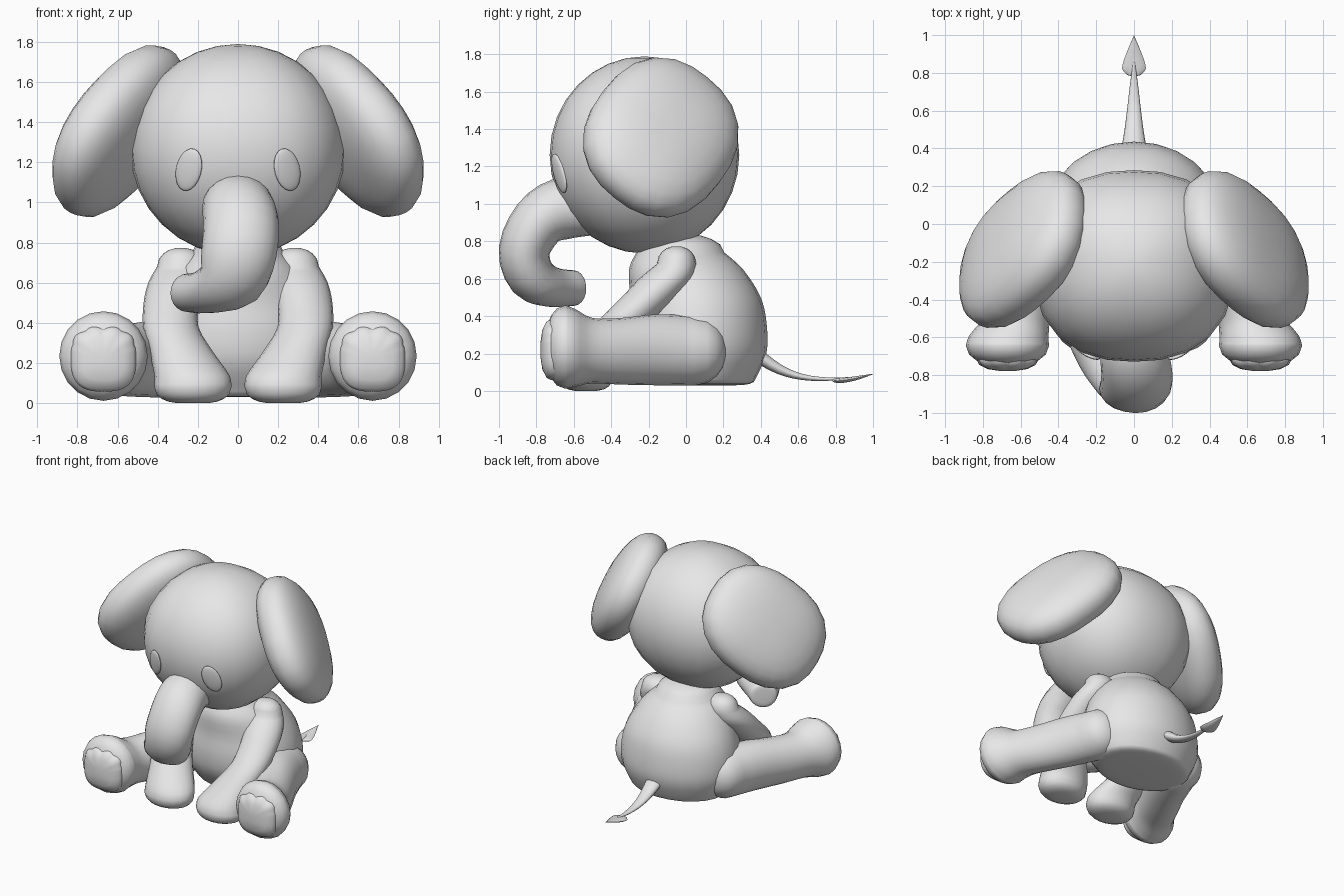
import bpy, bmesh, math
from mathutils import Vector, Matrix

cube = bpy.data.objects.get("Cube")
if cube:
    bpy.data.objects.remove(cube)

grey = bpy.data.materials.new("plush_grey")
grey.use_nodes = True
GREY = (0.8, 0.8, 0.8, 1)
grey.diffuse_color = GREY
grey.node_tree.nodes["Principled BSDF"].inputs["Base Color"].default_value = GREY

X, Y, Z = Vector((1, 0, 0)), Vector((0, 1, 0)), Vector((0, 0, 1))


def finish(name, bm):
    bmesh.ops.recalc_face_normals(bm, faces=bm.faces)
    mesh = bpy.data.meshes.new(name)
    bm.to_mesh(mesh)
    bm.free()
    mesh.materials.append(grey)
    obj = bpy.data.objects.new(name, mesh)
    bpy.context.collection.objects.link(obj)
    bpy.ops.object.select_all(action='DESELECT')
    obj.select_set(True)
    bpy.context.view_layer.objects.active = obj
    bpy.ops.object.shade_smooth_by_angle(angle=math.radians(70))


def skin(name, rings):
    """Bridge a list of vertex rings and close both ends."""
    bm = bmesh.new()
    rows = [[bm.verts.new(p) for p in ring] for ring in rings]
    n = len(rows[0])
    for a, b in zip(rows, rows[1:]):
        for i in range(n):
            j = (i + 1) % n
            bm.faces.new((a[i], a[j], b[j], b[i]))
    bm.faces.new(rows[0])
    bm.faces.new(rows[-1])
    finish(name, bm)


def spline(points, steps=3):
    """Catmull-Rom through a list of points."""
    pts = [Vector(p) for p in points]
    pts = [pts[0]] + pts + [pts[-1]]
    out = []
    for a, b, c, d in zip(pts, pts[1:], pts[2:], pts[3:]):
        for k in range(steps):
            t = k / steps
            out.append(0.5 * (2 * b + (c - a) * t + (2 * a - 5 * b + 4 * c - d) * t ** 2
                              + (3 * b - a - 3 * c + d) * t ** 3))
    return out + [pts[-1]]


def limb(name, points, caps, axis=None, side=1, flat=(1, 1), sides=20):
    """Sweep ellipses (x, y, z, width, depth); caps are end lengths, low flat is blunter."""
    path = spline([p[:3] for p in points])
    radii = spline([p[3:] for p in points])
    rings = []

    def ring(centre, t, ru, rv):
        u = (X - t * X.dot(t)).normalized()
        v = t.cross(u)
        loop = []
        for k in range(sides):
            a = math.tau * k / sides
            p = centre + u * ru * math.cos(a) + v * rv * math.sin(a)
            loop.append((p.x * side, p.y, p.z))
        return loop

    def cap(i, t, length, power):
        made = []
        for deg in (25, 45, 62, 78):
            a = math.radians(deg)
            k = math.cos(a) ** power
            out = t * length * math.sin(a) / math.sin(math.radians(78))
            made.append(ring(path[i] + out, t, radii[i][0] * k, radii[i][1] * k))
        return made

    last = len(path) - 1
    for i, p in enumerate(path):
        t = axis or (path[min(i + 1, last)] - path[max(i - 1, 0)]).normalized()
        if i == 0:
            rings += reversed(cap(0, t, -caps[0], flat[0]))
        rings.append(ring(p, t, *radii[i]))
        if i == last:
            rings += cap(last, t, caps[1], flat[1])
    skin(name, rings)


def ellipsoid(name, centre, axes, radii, around=2, along=2, segments=24):
    """Sphere on three axes; powers above 2 fill it out around and along the last axis."""
    bm = bmesh.new()
    bmesh.ops.create_uvsphere(bm, u_segments=segments, v_segments=segments * 2 // 3, radius=1)
    for v in bm.verts:
        ring = (abs(v.co.x) ** around + abs(v.co.y) ** around) ** (1 / around)
        v.co /= (ring ** along + abs(v.co.z) ** along) ** (1 / along)
    rot = Matrix(axes).transposed().to_4x4()
    bm.transform(Matrix.Translation(centre) @ rot @ Matrix.Diagonal((*radii, 1)))
    finish(name, bm)


# Head and pear-shaped body
ellipsoid("head", (0, -0.222, 1.262), (X, Y, Z), (0.535, 0.507, 0.527), around=2.35)
limb("body", [(0, .085, .06, .38, .285), (0, .07, .2, .445, .36), (0, .06, .35, .45, .372),
              (0, .05, .5, .41, .35), (0, 0, .65, .325, .305), (0, -.03, .74, .235, .235)],
     (.03, .1), axis=Z, flat=(.3, 1), sides=24)

# Trunk curling under and to one side
limb("trunk", [(0, -.52, .985, .165, .155), (0, -.67, .972, .18, .165),
               (.015, -.79, .9, .188, .148), (.005, -.865, .75, .187, .137),
               (-.04, -.825, .61, .17, .128), (-.16, -.715, .555, .135, .107),
               (-.255, -.6, .55, .1, .095)],
     (.05, .02), flat=(1, .35))

# Tail and spear-shaped tuft
limb("tail", [(0, .38, .19, .07, .04), (0, .5, .115, .05, .028), (0, .62, .075, .035, .017),
              (0, .75, .063, .02, .01), (0, .87, .07, .004, .004)], (.01, .005), sides=10)
limb("tail_tuft", [(0, .795, .055, .04, .01), (0, .825, .055, .063, .014),
                   (0, .9, .066, .042, .012), (0, .99, .088, .004, .003)],
     (.012, .01), sides=10)


def paw_pad(name, side):
    """Domed pad: rounded square with four toe bumps along the top."""
    outline = []
    for k in range(56):
        a = math.tau * k / 56
        c, s = math.cos(a), math.sin(a)
        r = .162 / (abs(c) ** 2.8 + abs(s) ** 2.8) ** (1 / 2.8)
        f = (math.degrees(a) - 20) / 140
        if 0 < f < 1:
            r *= .94 + .08 * abs(math.sin(4 * math.pi * f))
        outline.append((r * c, r * s))
    layers = ((1, -.66), (1, -.722), (.92, -.746), (.65, -.768), (.25, -.778))
    skin(name, [[(side * (.67 + x * k), y, .22 + z * k) for x, z in outline] for k, y in layers])


for label, s in (("left", 1), ("right", -1)):
    # Thick drooping ear
    normal = Vector((s * .8, .405, .446)).normalized()
    droop = Vector((s * .593, -.487, -.64))
    droop = (droop - normal * droop.dot(normal)).normalized()
    ellipsoid(label + "_ear", (s * .588, -.135, 1.355),
              (droop, normal.cross(droop), normal), (.476, .396, .187), around=2.4, along=2.4)

    # Oval eye lying on the head
    out = Vector((s * .75, -1.75, -.33)).normalized()
    up = Vector((s * -.38, 0, 1))
    up = (up - out * up.dot(out)).normalized()
    ellipsoid(label + "_eye", (s * .245, -.678, 1.163), (up.cross(out), up, out),
              (.067, .112, .018), segments=20)

    # Front leg reaching forward to the ground
    limb(label + "_front_leg",
         [(.283, -.05, .68, .12, .105), (.312, -.11, .6, .135, .14), (.332, -.2, .5, .138, .145),
          (.335, -.32, .38, .138, .145), (.28, -.43, .25, .16, .145),
          (.23, -.515, .14, .187, .15), (.225, -.535, .08, .192, .148)],
         (.092, .08), axis=-Z, side=s, flat=(.9, .6))

    # Hind leg stretched out with a flared foot
    limb(label + "_hind_leg",
         [(.37, .04, .215, .18, .187), (.45, -.15, .22, .175, .19), (.55, -.35, .212, .172, .178),
          (.62, -.5, .215, .18, .175), (.662, -.59, .23, .21, .207), (.67, -.645, .235, .22, .223)],
         (.17, .105), axis=-Y, side=s, flat=(.9, .8))
    paw_pad(label + "_paw_pad", s)
